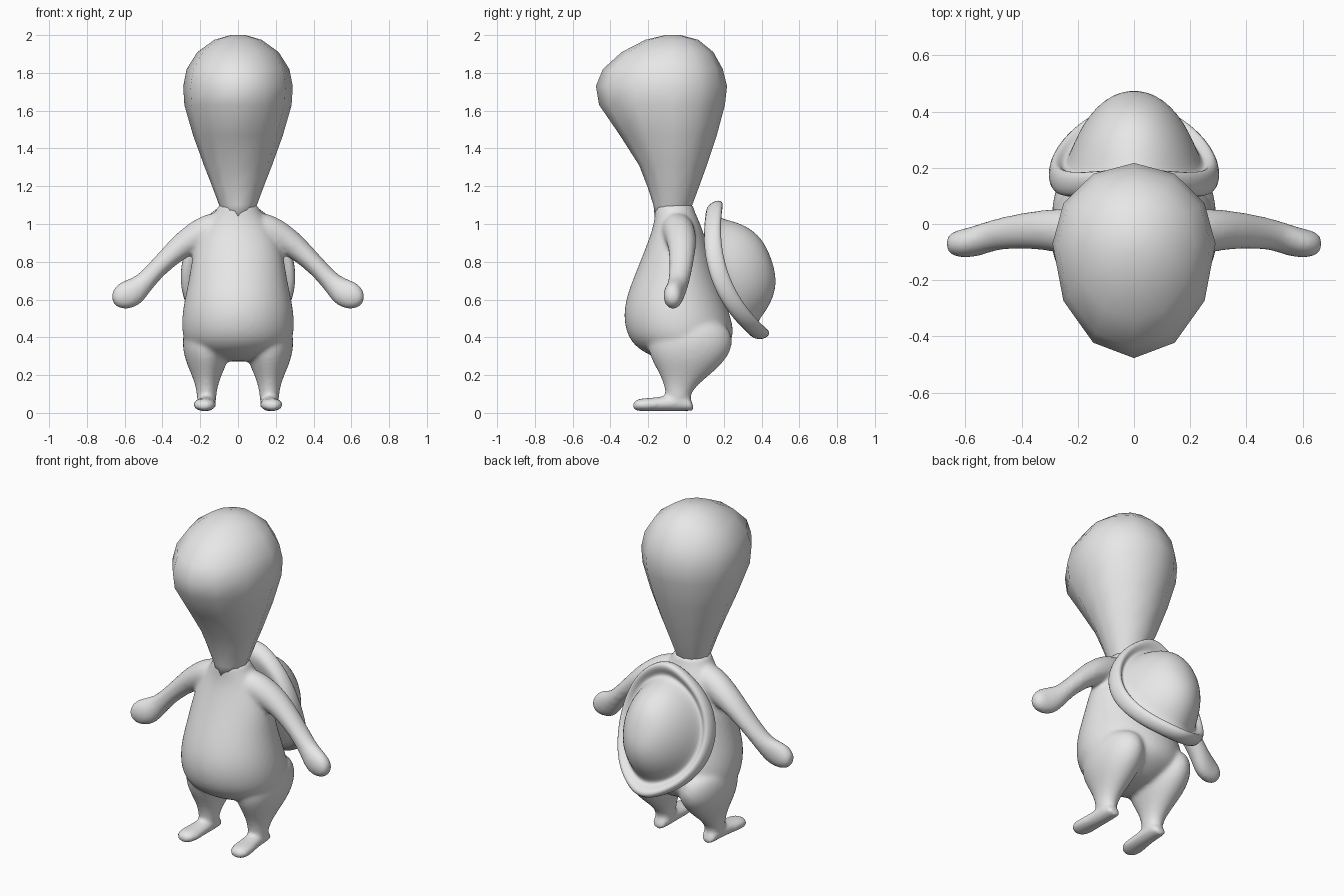
import bpy, bmesh, math
from mathutils import Vector

grey = bpy.data.materials.new("plain grey")
grey.diffuse_color = (0.8, 0.8, 0.8, 1)
X, Y, Z = Vector((1, 0, 0)), Vector((0, 1, 0)), Vector((0, 0, 1))


def loft(bm, rings, sides=16):
    """Closed skin through rings (centre, axis_u, axis_w, radius_u, radius_w+, radius_w-)."""
    loops = []
    for c, u, w, ru, rp, rm in rings:
        loop = []
        for i in range(sides):
            a = 2 * math.pi * i / sides
            s = math.sin(a)
            loop.append(bm.verts.new(c + u * ru * math.cos(a) + w * s * (rp if s > 0 else rm)))
        loops.append(loop)
    faces = [bm.faces.new((l0[i], l0[(i + 1) % sides], l1[(i + 1) % sides], l1[i]))
             for l0, l1 in zip(loops, loops[1:]) for i in range(sides)]
    faces += [bm.faces.new(loops[0]), bm.faces.new(loops[-1])]
    bmesh.ops.recalc_face_normals(bm, faces=faces)


def finish(name, bm):
    me = bpy.data.meshes.new(name)
    bm.to_mesh(me)
    bm.free()
    me.materials.append(grey)
    for p in me.polygons:
        p.use_smooth = True
    ob = bpy.data.objects.new(name, me)
    bpy.context.collection.objects.link(ob)
    return ob


def upright(rows, cx=0.0, mid=None):
    """Horizontal rings from (z, half width, front y, back y)."""
    out = []
    for z, hw, f, b in rows:
        m = (f + b) / 2 if mid is None else mid
        out.append((Vector((cx, m, z)), X, Y, hw, b - m, m - f))
    return out


# Body: torso, arms, legs and feet fused into one skin
bm = bmesh.new()
loft(bm, upright([
    (0.27, 0.12, -0.10, 0.08), (0.31, 0.22, -0.21, 0.17), (0.36, 0.285, -0.285, 0.24),
    (0.43, 0.305, -0.325, 0.262), (0.52, 0.303, -0.337, 0.24), (0.61, 0.287, -0.322, 0.205),
    (0.71, 0.265, -0.285, 0.17), (0.81, 0.25, -0.243, 0.14), (0.91, 0.225, -0.203, 0.11),
    (1.00, 0.175, -0.172, 0.08), (1.06, 0.125, -0.168, 0.05), (1.10, 0.105, -0.165, 0.04),
    (1.105, 0.10, -0.16, 0.035)]))

arm = [(0.04, 0.96, -0.05, 0.10, 0.09), (0.14, 0.97, -0.045, 0.10, 0.09),
       (0.24, 0.925, -0.025, 0.08, 0.083), (0.33, 0.86, -0.02, 0.062, 0.072),
       (0.43, 0.762, -0.027, 0.05, 0.062), (0.505, 0.68, -0.04, 0.055, 0.056),
       (0.555, 0.637, -0.06, 0.08, 0.057), (0.61, 0.615, -0.07, 0.075, 0.053),
       (0.65, 0.607, -0.07, 0.052, 0.043), (0.668, 0.605, -0.07, 0.02, 0.02)]
foot = [(0.04, 0.165, 0.02, 0.03, 0.02), (0.025, 0.165, 0.045, 0.045, 0.035),
        (-0.03, 0.165, 0.055, 0.052, 0.048), (-0.10, 0.168, 0.05, 0.052, 0.042),
        (-0.17, 0.174, 0.045, 0.06, 0.036), (-0.23, 0.178, 0.043, 0.064, 0.036),
        (-0.27, 0.18, 0.04, 0.048, 0.03), (-0.282, 0.18, 0.038, 0.02, 0.012)]
for side in (1, -1):
    rings = []
    for i, (x, z, y, rp, ry) in enumerate(arm):
        a, b = arm[max(i - 1, 0)], arm[min(i + 1, len(arm) - 1)]
        t = Vector(((b[0] - a[0]) * side, 0, b[1] - a[1])).normalized()
        rings.append((Vector((x * side, y, z)), Y, t.cross(Y), ry, rp, rp))
    loft(bm, rings)
    loft(bm, upright([
        (0.05, 0.052, -0.10, 0.025), (0.10, 0.053, -0.11, 0.025), (0.15, 0.062, -0.118, 0.065),
        (0.21, 0.085, -0.145, 0.14), (0.27, 0.112, -0.18, 0.205), (0.34, 0.13, -0.21, 0.25),
        (0.42, 0.13, -0.20, 0.25), (0.50, 0.10, -0.15, 0.19)], cx=0.166 * side))
    loft(bm, [(Vector((x * side, y, z)), X, Z, hw, h, min(h, z - 0.008))
              for y, x, z, hw, h in foot])
body = finish("body", bm)
body.modifiers.new("round", "SUBSURF").levels = 2
body.modifiers["round"].render_levels = 2
fuse = body.modifiers.new("fuse", "REMESH")
fuse.mode = "VOXEL"
fuse.voxel_size = 0.012
fuse.use_smooth_shade = True
relax = body.modifiers.new("relax", "SMOOTH")
relax.factor = 0.5
relax.iterations = 8

# Head: twelve-sided bulb on a narrow neck, bulging to the front
bm = bmesh.new()
loft(bm, upright([
    (1.03, 0.07, -0.165, 0.0), (1.10, 0.10, -0.172, 0.033), (1.20, 0.137, -0.205, 0.07),
    (1.31, 0.18, -0.248, 0.11), (1.47, 0.238, -0.35, 0.163), (1.63, 0.284, -0.46, 0.206),
    (1.73, 0.29, -0.477, 0.217), (1.82, 0.272, -0.44, 0.195), (1.91, 0.215, -0.34, 0.145),
    (1.975, 0.125, -0.215, 0.065), (2.0, 0.04, -0.11, -0.03)], mid=-0.07), sides=12)
finish("head", bm)

# Shell on the back: dome with a rolled rim, sides wrapping toward the body
profile = [(0.12, 0.168), (0.25, 0.162), (0.38, 0.147), (0.50, 0.122), (0.62, 0.085),
           (0.72, 0.035), (0.79, -0.012), (0.84, -0.018), (0.90, 0.012), (0.96, 0.024),
           (1.01, 0.008), (1.02, -0.03), (0.98, -0.07), (0.88, -0.088), (0.70, -0.09),
           (0.35, -0.10)]
centre = Vector((0, 0.29, 0.76))
along = Vector((0, -0.34, 0.94)).normalized()
out = Vector((0, 0.94, 0.34)).normalized()
bm = bmesh.new()
N = 40
loops = []
for rho, h in profile:
    loop = []
    for i in range(N):
        a = 2 * math.pi * i / N
        tip = abs(math.sin(a)) ** 14 * max(0, rho - 0.7) / 0.3
        n = h - 0.10 * math.cos(a) ** 2 * rho ** 2 + 0.012 * tip
        loop.append(bm.verts.new(centre + X * 0.30 * rho * math.cos(a)
                                 + along * (0.362 * rho * math.sin(a) + 0.02 * tip * math.sin(a))
                                 + out * n))
    loops.append(loop)
for l0, l1 in zip(loops, loops[1:]):
    for i in range(N):
        bm.faces.new((l0[i], l0[(i + 1) % N], l1[(i + 1) % N], l1[i]))
for loop, pole in ((loops[0], 0.17), (loops[-1], -0.10)):
    tip = bm.verts.new(centre + out * pole)
    for i in range(N):
        bm.faces.new((loop[i], loop[(i + 1) % N], tip))
bmesh.ops.recalc_face_normals(bm, faces=bm.faces)
shell = finish("back_shell", bm)
shell.modifiers.new("round", "SUBSURF").levels = 1
shell.modifiers["round"].render_levels = 1
